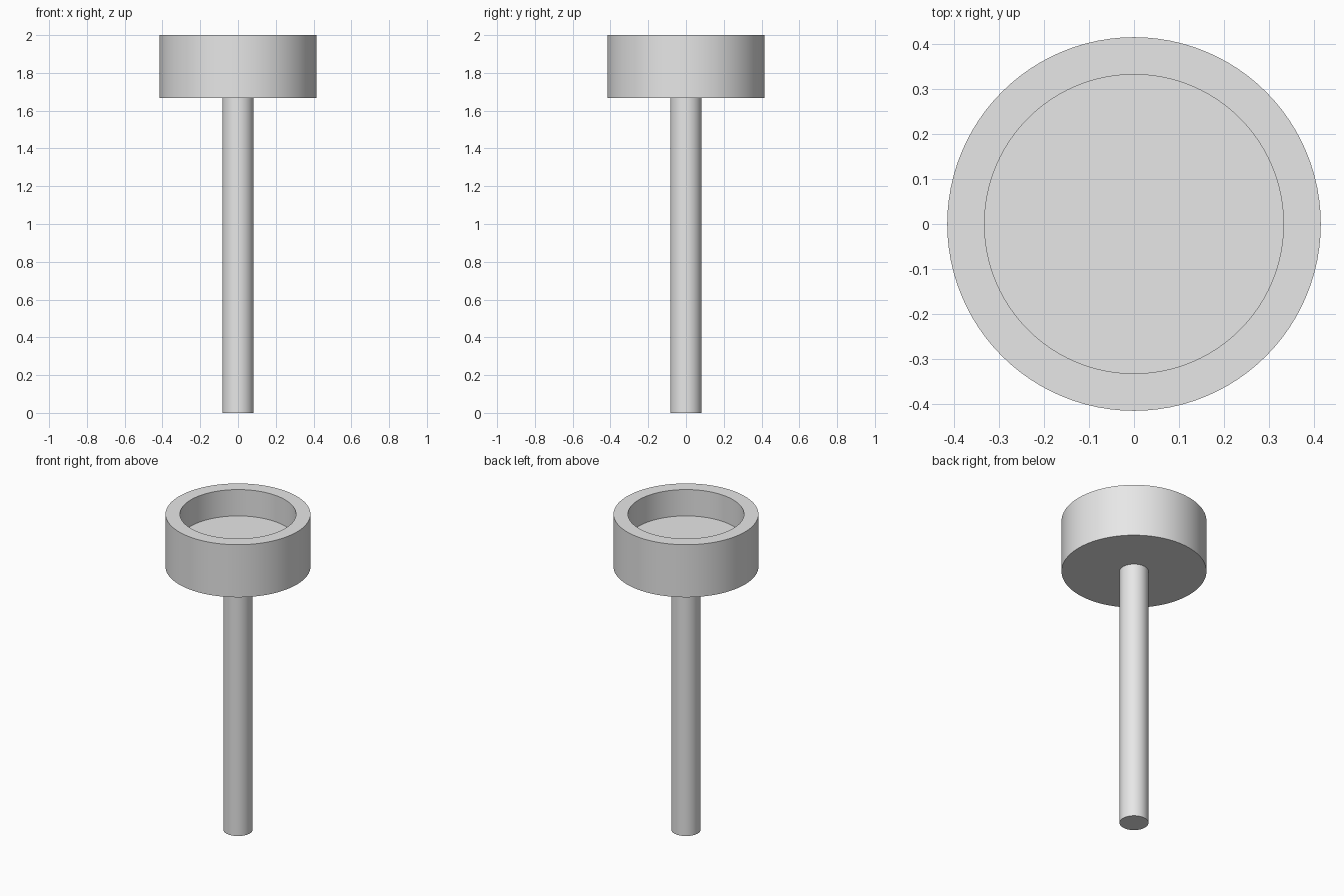
import bpy
import bmesh
import math

cube = bpy.data.objects.get("Cube")
if cube:
    bpy.data.objects.remove(cube, do_unlink=True)

SEGMENTS = 96

grey = bpy.data.materials.new("light grey")
grey.use_nodes = True
grey.diffuse_color = (0.8, 0.8, 0.8, 1)
for node in grey.node_tree.nodes:
    if node.type == "BSDF_PRINCIPLED":
        node.inputs["Base Color"].default_value = grey.diffuse_color


def lathe(name, profile):
    """Spin a closed (radius, height) profile about the z axis."""
    bm = bmesh.new()
    verts = [bm.verts.new((r, 0, z)) for r, z in profile]
    edges = [bm.edges.new(pair) for pair in zip(verts, verts[1:])]
    bmesh.ops.spin(bm, geom=verts + edges, cent=(0, 0, 0), axis=(0, 0, 1),
                   angle=math.tau, steps=SEGMENTS, use_merge=True)
    bmesh.ops.remove_doubles(bm, verts=bm.verts[:], dist=1e-5)
    bmesh.ops.recalc_face_normals(bm, faces=bm.faces[:])
    mesh = bpy.data.meshes.new(name)
    bm.to_mesh(mesh)
    bm.free()
    mesh.materials.append(grey)
    obj = bpy.data.objects.new(name, mesh)
    bpy.context.collection.objects.link(obj)
    bpy.ops.object.select_all(action="DESELECT")
    obj.select_set(True)
    bpy.context.view_layer.objects.active = obj
    bpy.ops.object.shade_smooth_by_angle(angle=math.radians(30))
    return obj


# Main proportions
stem_radius, outer, inner = 0.083, 0.416, 0.333
base, floor, top = 1.667, 1.833, 2.0

# Slim round stem
lathe("stem", [(0, 0), (stem_radius, 0), (stem_radius, base), (0, base)])

# Round head with a recessed cup in its top
lathe("cup_head", [(0, base), (outer, base), (outer, top),
                   (inner, top), (inner, floor), (0, floor)])
